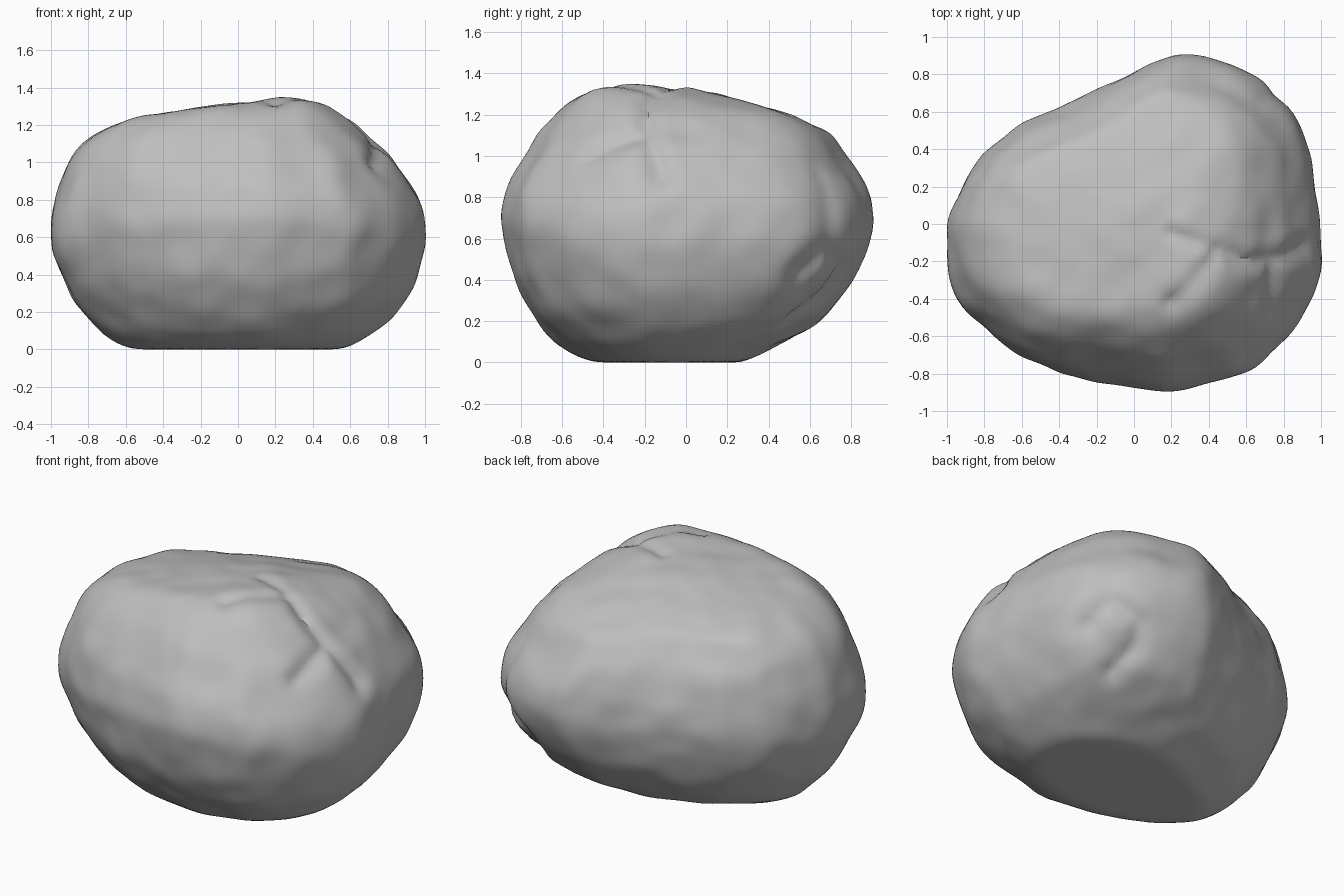
import bpy, bmesh, math
from mathutils import Vector, noise
from mathutils.geometry import intersect_point_line

cube = bpy.data.objects.get("Cube")
if cube:
    bpy.data.objects.remove(cube, do_unlink=True)

CENTRE = Vector((0, 0, .67))
AXES = Vector((1, .9, .67))

# Outlines of the boulder: plan, width profile and depth profile
PLAN = [(-1, 0), (-.9, .23), (-.8, .38), (-.6, .53), (0, .8), (.23, .91), (.4, .89),
        (.6, .81), (.76, .69), (.87, .55), (.94, .36), (.99, 0), (1, -.26), (.95, -.4),
        (.83, -.6), (.6, -.8), (.2, -.9), (-.2, -.83), (-.4, -.78), (-.6, -.69),
        (-.78, -.54), (-.9, -.42), (-.96, -.3), (-.99, -.13)]
WIDTH = [(-1, .55), (-.99, .75), (-.9, 1.02), (-.8, 1.13), (-.65, 1.21), (-.2, 1.29),
         (.33, 1.34), (.5, 1.29), (.65, 1.19), (.8, 1.05), (.9, .92), (.98, .78),
         (1, .6), (.97, .42), (.9, .27), (.8, .15), (.58, 0), (-.57, 0), (-.7, .05),
         (-.8, .14), (-.9, .29)]
DEPTH = [(-.9, .7), (-.87, .85), (-.7, 1.13), (-.58, 1.25), (-.38, 1.34), (.05, 1.32),
         (.28, 1.26), (.68, 1.12), (.8, .95), (.87, .85), (.9, .67), (.86, .5),
         (.77, .35), (.65, .2), (.45, .09), (.27, 0), (-.45, 0), (-.55, .04),
         (-.7, .2), (-.83, .42)]
WIDTH = [(x, z - CENTRE.z) for x, z in WIDTH]
DEPTH = [(y, z - CENTRE.z) for y, z in DEPTH]

# Cracks over the shoulder and the back corner: depth, then path
CRACKS = [
    (.04, [(.2, -.42, 1.32), (.43, -.13, 1.28), (.62, -.2, 1.22), (.73, -.19, 1.1),
           (.9, -.12, .9)]),
    (.03, [(.43, -.13, 1.28), (.2, -.05, 1.31)]),
    (.04, [(.73, -.19, 1.1), (.74, -.48, 1)]),
    (.015, [(.66, .64, .92), (.73, .67, .56)]),
    (.035, [(.8, .56, .44), (.73, .67, .56), (.6, .77, .45), (.62, .73, .3), (.65, .55, .2)]),
]

# Broad swellings and hollows: position, spread and height
SWELLINGS = [
    ((.36, -.38, 1.3), .3, .03),
    ((-.85, -.45, .6), .4, .03),
    ((-.5, -.55, 1.05), .35, .03),
    ((-.15, -.75, .3), .4, .04),
    ((.5, -.6, .2), .3, .02),
    ((.75, .65, .7), .35, .015),
    ((.5, .45, 1.2), .3, .035),
    ((-.4, .5, .2), .35, .03),
    ((-.3, .55, 1.05), .35, -.025),
    ((-.8, .05, .2), .3, -.015),
]


def fullness(outline, u, v, a, b):
    """How far an outline reaches in a direction, relative to an ellipse."""
    reach = max(p * u + q * v for p, q in outline)
    return reach / math.hypot(a * u, b * v)


def blend(side, up, c, s):
    """Blend the two upright profiles around the vertical axis."""
    total = 0
    for outline, a, k in ((WIDTH, AXES.x, c), (DEPTH, AXES.y, s)):
        plus = fullness(outline, side, up, a, AXES.z)
        minus = fullness(outline, -side, up, a, AXES.z)
        total += (plus + minus) / 2 * k * k + (plus - minus) / 2 * k
    return total


def support(n):
    """Distance from the centre to the tangent plane facing n."""
    side = math.hypot(n.x, n.y)
    c, s = (n.x / side, n.y / side) if side > 1e-6 else (1, 0)
    plan = fullness(PLAN, c, s, AXES.x, AXES.y) / blend(1, 0, c, s)
    ellipsoid = Vector((n.x * AXES.x, n.y * AXES.y, n.z * AXES.z)).length
    return ellipsoid * blend(side, n.z, c, s) * plan ** (side * side)


def outward(point):
    return (Vector(point) - CENTRE).normalized()


def crack_depth(d):
    """Depth of the deepest crack here, tapering to its rims."""
    deepest = 0
    for depth, a, b in segments:
        p, t = intersect_point_line(d, a, b)
        p = a.lerp(b, min(1, max(0, t)))
        deepest = max(deepest, depth * max(0, 1 - (d - p).length / .13) ** 2)
    return deepest


segments = []
for depth, path in CRACKS:
    dirs = [outward(p) for p in path]
    segments += [(depth, a, b) for a, b in zip(dirs, dirs[1:])]
swellings = [(outward(p), spread, height) for p, spread, height in SWELLINGS]

# Boulder body: a ball cut back to every tangent plane
bm = bmesh.new()
bmesh.ops.create_icosphere(bm, subdivisions=5, radius=1)
directions = [v.co.normalized() for v in bm.verts]
planes = [n / support(n) for n in directions]
for v, d in zip(bm.verts, directions):
    v.co = d / max(d.dot(p) for p in planes)

# Finer mesh with softened edges
bmesh.ops.subdivide_edges(bm, edges=bm.edges[:], cuts=1, use_grid_fill=True)
for i in range(3):
    bmesh.ops.smooth_vert(bm, verts=bm.verts[:], factor=.5,
                          use_axis_x=True, use_axis_y=True, use_axis_z=True)

# Swellings, weathered lumps and cracks, fading out at the flat base
for v in bm.verts:
    d = v.co.normalized()
    fade = min(1, max(0, (v.co.z + CENTRE.z - .01) / .1))
    lumps = .004 + .008 * noise.noise(v.co * 3) + .01 * noise.noise(v.co * 6)
    for centre, spread, height in swellings:
        lumps += height * math.exp(-((d - centre).length / spread) ** 2)
    v.co += d * fade * (lumps - crack_depth(d))
    v.co += CENTRE

mesh = bpy.data.meshes.new("boulder")
bm.to_mesh(mesh)
bm.free()
boulder = bpy.data.objects.new("boulder", mesh)
bpy.context.collection.objects.link(boulder)

# Plain grey stone
stone = bpy.data.materials.new("grey stone")
stone.use_nodes = True
colour = (.52, .52, .52, 1)
stone.diffuse_color = colour
shader = next(n for n in stone.node_tree.nodes if n.type == 'BSDF_PRINCIPLED')
shader.inputs["Base Color"].default_value = colour
mesh.materials.append(stone)

bpy.ops.object.select_all(action='DESELECT')
boulder.select_set(True)
bpy.context.view_layer.objects.active = boulder
bpy.ops.object.shade_smooth_by_angle(angle=math.radians(40))
